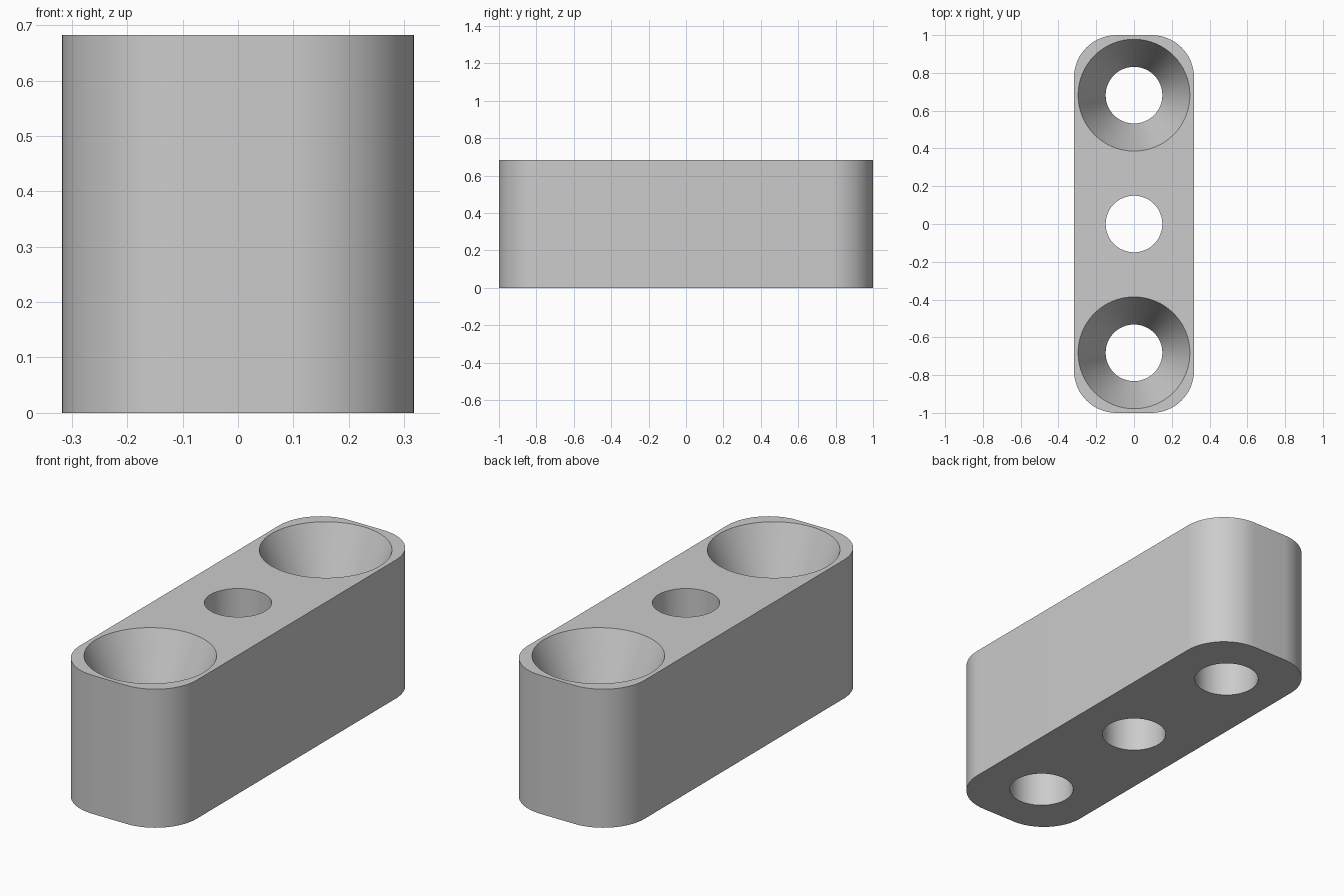
import bpy
import bmesh
from math import cos, sin, pi, radians

HALF_X, HALF_Y, HEIGHT = 0.318, 1.0, 0.682
CORNER = 0.225
HOLE_R, SINK_R, SINK_DEPTH = 0.15, 0.296, 0.34
PITCH = 0.682
OVER = 0.1

cube = bpy.data.objects.get("Cube")
if cube:
    bpy.data.objects.remove(cube, do_unlink=True)

grey = bpy.data.materials.new("light grey")
grey.use_nodes = True
colour = (0.6, 0.6, 0.6, 1)
grey.diffuse_color = colour
grey.node_tree.nodes["Principled BSDF"].inputs["Base Color"].default_value = colour


def make_object(name, bm):
    bmesh.ops.recalc_face_normals(bm, faces=bm.faces)
    mesh = bpy.data.meshes.new(name)
    bm.to_mesh(mesh)
    bm.free()
    mesh.materials.append(grey)
    obj = bpy.data.objects.new(name, mesh)
    bpy.context.collection.objects.link(obj)
    return obj


def rounded_bar(name, steps=16):
    """Rounded rectangle outline extruded upward."""
    bm = bmesh.new()
    outline = []
    for q, (sx, sy) in enumerate([(1, 1), (-1, 1), (-1, -1), (1, -1)]):
        for i in range(steps + 1):
            a = (q + i / steps) * pi / 2
            outline.append(bm.verts.new((sx * (HALF_X - CORNER) + CORNER * cos(a),
                                         sy * (HALF_Y - CORNER) + CORNER * sin(a), 0)))
    base = bm.faces.new(outline)
    top = bmesh.ops.extrude_face_region(bm, geom=[base])["geom"]
    bmesh.ops.translate(bm, vec=(0, 0, HEIGHT),
                        verts=[v for v in top if isinstance(v, bmesh.types.BMVert)])
    return make_object(name, bm)


def turned_cutter(name, profile, y, sides=64):
    """Solid of revolution from (radius, height) pairs."""
    bm = bmesh.new()
    rings = [[bm.verts.new((r * cos(2 * pi * i / sides), y + r * sin(2 * pi * i / sides), z))
              for i in range(sides)] for r, z in profile]
    for low, high in zip(rings, rings[1:]):
        for i in range(sides):
            j = (i + 1) % sides
            bm.faces.new((low[i], low[j], high[j], high[i]))
    bm.faces.new(rings[0])
    bm.faces.new(rings[-1])
    obj = make_object(name, bm)
    obj.hide_render = True
    return obj


# Bar body
bar = rounded_bar("spacer_bar")

# Plain middle hole and two countersunk end holes
plain = [(HOLE_R, -OVER), (HOLE_R, HEIGHT + OVER)]
sunk = [(HOLE_R, -OVER), (HOLE_R, HEIGHT - SINK_DEPTH),
        (SINK_R, HEIGHT), (SINK_R, HEIGHT + OVER)]
cutters = [turned_cutter("middle_hole_cutter", plain, 0),
           turned_cutter("front_hole_cutter", sunk, -PITCH),
           turned_cutter("back_hole_cutter", sunk, PITCH)]

bpy.ops.object.select_all(action='DESELECT')
bar.select_set(True)
bpy.context.view_layer.objects.active = bar
for cutter in cutters:
    cut = bar.modifiers.new(cutter.name, 'BOOLEAN')
    cut.operation = 'DIFFERENCE'
    cut.solver = 'EXACT'
    cut.object = cutter
    bpy.ops.object.modifier_apply(modifier=cut.name)
    bpy.data.objects.remove(cutter, do_unlink=True)

# Smooth walls, crisp rims
bpy.ops.object.shade_smooth_by_angle(angle=radians(20))
